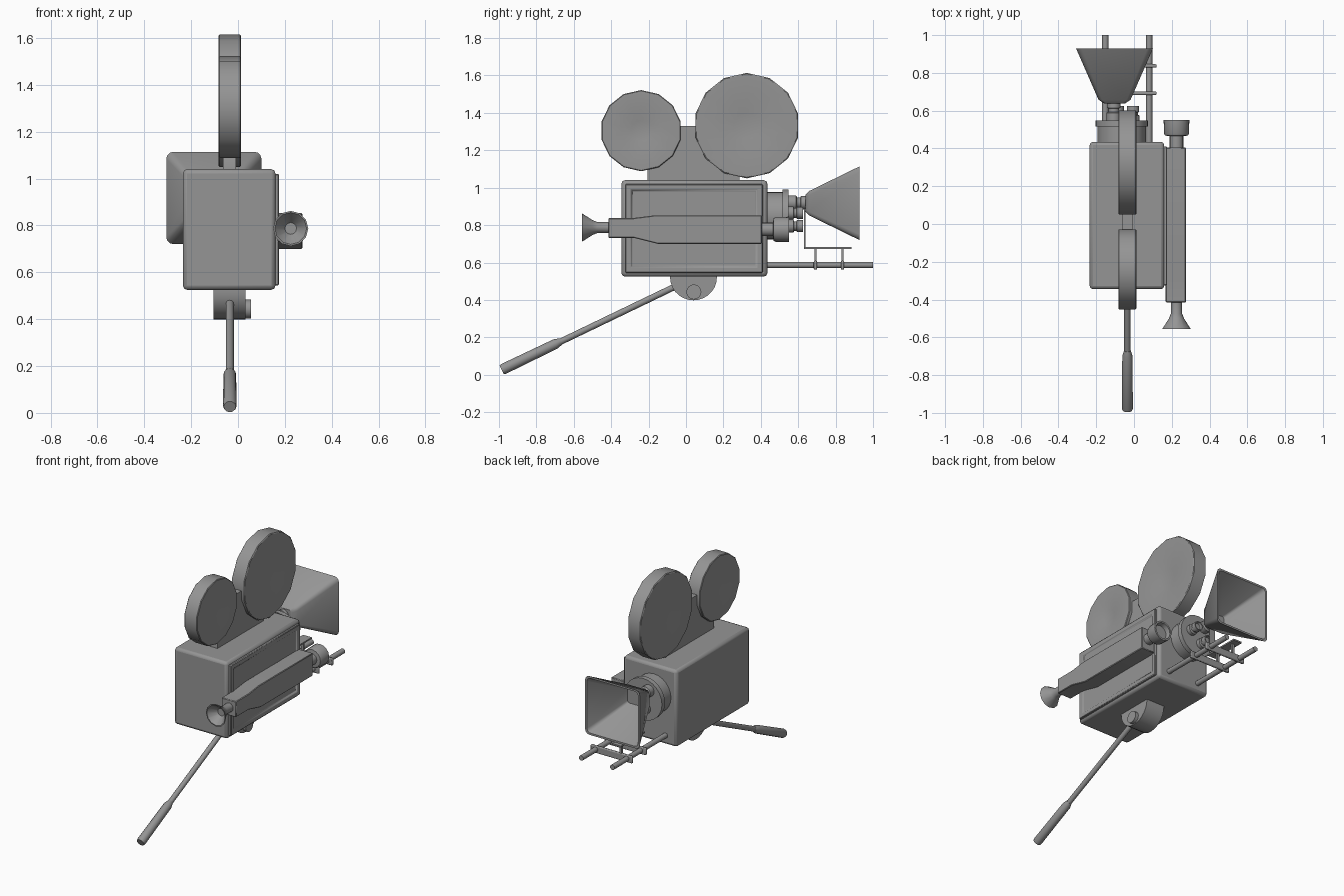
import bpy, bmesh, math
from mathutils import Vector

cube = bpy.data.objects.get("Cube")
if cube:
    bpy.data.objects.remove(cube, do_unlink=True)

grey = bpy.data.materials.new("camera_grey")
grey.use_nodes = True
grey.diffuse_color = (0.3, 0.3, 0.3, 1)
grey.node_tree.nodes["Principled BSDF"].inputs["Base Color"].default_value = (0.3, 0.3, 0.3, 1)


def finish(name, bm, bevel=0.0, segments=2, angle=35):
    bmesh.ops.recalc_face_normals(bm, faces=bm.faces)
    mesh = bpy.data.meshes.new(name)
    bm.to_mesh(mesh)
    bm.free()
    mesh.materials.append(grey)
    ob = bpy.data.objects.new(name, mesh)
    bpy.context.collection.objects.link(ob)
    bpy.ops.object.select_all(action='DESELECT')
    ob.select_set(True)
    bpy.context.view_layer.objects.active = ob
    bpy.ops.object.shade_smooth_by_angle(angle=math.radians(angle))
    if bevel:
        mod = ob.modifiers.new("edges", 'BEVEL')
        mod.width, mod.segments = bevel, segments
    return ob


def box(name, x, y, z, bevel=0.0):
    bm = bmesh.new()
    bmesh.ops.create_cube(bm, size=1)
    for v in bm.verts:
        for i, (lo, hi) in enumerate((x, y, z)):
            v.co[i] = (lo + hi) / 2 + v.co[i] * (hi - lo)
    return finish(name, bm, bevel)


def skin(name, rings, angle=35):
    """Join rings of points into a closed skin, capped at both ends."""
    bm = bmesh.new()
    loops = [[bm.verts.new(p) for p in ring] for ring in rings]
    n = len(loops[0])
    for a, b in zip(loops, loops[1:]):
        for i in range(n):
            j = (i + 1) % n
            bm.faces.new((a[i], a[j], b[j], b[i]))
    bm.faces.new(loops[0])
    bm.faces.new(loops[-1])
    return finish(name, bm, angle=angle)


def lathe(name, start, direction, profile, sides=16):
    """Turn (distance, radius) pairs around an axis; a corner points upward."""
    d = Vector(direction).normalized()
    u = Vector((0, 0, 1))
    u = (u - d * u.dot(d)).normalized()
    w = d.cross(u)
    turns = [math.tau * i / sides for i in range(sides)]
    return skin(name, [[Vector(start) + d * t + (u * math.cos(a) + w * math.sin(a)) * r
                        for a in turns] for t, r in profile])


def prism(name, outline, x0, x1, bevel=0.0):
    """Extrude a (y, z) outline across x."""
    bm = bmesh.new()
    face = bm.faces.new([bm.verts.new((x0, y, z)) for y, z in outline])
    geo = bmesh.ops.extrude_face_region(bm, geom=[face])["geom"]
    bmesh.ops.translate(bm, vec=(x1 - x0, 0, 0),
                        verts=[g for g in geo if isinstance(g, bmesh.types.BMVert)])
    return finish(name, bm, bevel, 1)


# Body and its raised side door with a shallow recess
box("body", (-0.235, 0.16), (-0.345, 0.435), (0.525, 1.04), 0.018)
bm = bmesh.new()
bmesh.ops.create_cube(bm, size=1)
for v in bm.verts:
    v.co = (0.16 + v.co.x * 0.03, 0.043 + v.co.y * 0.735, 0.782 + v.co.z * 0.475)
side = [f for f in bm.faces if f.calc_center_median().x > 0.17]
bmesh.ops.inset_region(bm, faces=side, thickness=0.045)
bmesh.ops.inset_region(bm, faces=side, thickness=0.004, depth=-0.008)
finish("side_door", bm, 0.006, 1)

# Film magazines and the bracket that carries them
MID = -0.035
for name, y, z, r in (("rear_magazine", -0.24, 1.305, 0.217), ("front_magazine", 0.325, 1.332, 0.282)):
    lathe(name, (MID, y, z), (1, 0, 0),
          [(-0.036, r * 0.25), (-0.048, r * 0.5), (-0.048, r * 0.98), (-0.044, r),
           (0.044, r), (0.048, r * 0.98), (0.048, r * 0.5), (0.036, r * 0.25)], 14)
prism("magazine_bracket", [(-0.205, 1.02), (-0.205, 1.12), (-0.06, 1.33), (0.08, 1.33),
                           (0.285, 1.08), (0.285, 1.02)], MID - 0.028, MID + 0.026)

# Viewfinder with eyepiece and front lens
prism("viewfinder", [(-0.415, 0.732), (-0.28, 0.732), (-0.15, 0.7), (0.405, 0.7), (0.405, 0.852),
                     (-0.17, 0.852), (-0.28, 0.838), (-0.415, 0.838)], 0.168, 0.275, 0.004)
lathe("eyepiece", (0.225, -0.41, 0.787), (0, -1, 0),
      [(0, 0.03), (0.065, 0.03), (0.09, 0.04), (0.145, 0.075), (0.145, 0.068), (0.09, 0.025)], 12)
lathe("viewfinder_lens", (0.225, 0.4, 0.777), (0, 1, 0),
      [(0, 0.036), (0.065, 0.036), (0.068, 0.06), (0.08, 0.066), (0.15, 0.068),
       (0.15, 0.056), (0.12, 0.05)])

# Lens turret
lathe("turret", (-0.065, 0.43, 0.85), (0, 1, 0),
      [(0, 0.128), (0.085, 0.128), (0.086, 0.14), (0.118, 0.14)], 24)
for name, x, z, r, end in (("upper_lens", -0.107, 0.92, 0.036, 0.66),
                           ("side_lens", -0.005, 0.865, 0.032, 0.625),
                           ("lower_lens", -0.085, 0.795, 0.032, 0.625)):
    n = end - 0.54
    lathe(name, (x, 0.54, z), (0, 1, 0),
          [(0, r * 1.1), (n * 0.4, r * 1.1), (n * 0.45, r * 0.8), (n * 0.6, r * 0.8),
           (n * 0.62, r), (n, r), (n, r * 0.8), (n * 0.8, r * 0.7)])


# Flared hollow sunshade with rounded corners
def rounded_square(y, hx, hz, corner):
    pts = []
    for k, (sx, sz) in enumerate(((1, 1), (-1, 1), (-1, -1), (1, -1))):
        for step in range(4):
            a = math.radians(90 * k + 30 * step)
            pts.append(Vector((-0.103 + sx * (hx - corner) + corner * math.cos(a), y,
                               0.917 + sz * (hz - corner) + corner * math.sin(a))))
    return pts


skin("sunshade", [rounded_square(*s) for s in (
    (0.638, 0.055, 0.045, 0.015), (0.658, 0.085, 0.065, 0.02), (0.928, 0.203, 0.197, 0.03),
    (0.928, 0.19, 0.184, 0.025), (0.668, 0.07, 0.052, 0.015))])

# Rods, cross bars and sunshade support
for name, x in (("left_rod", 0.08), ("right_rod", -0.152)):
    lathe(name, (x, 0.42, 0.587), (0, 1, 0), [(0, 0.017), (0.58, 0.017)], 12)
for name, y in (("rear", 0.692), ("front", 0.837)):
    box(name + "_cross_bar", (-0.19, 0.12), (y - 0.009, y + 0.009), (0.562, 0.61), 0.006)
    box(name + "_post", (-0.112, -0.094), (y - 0.006, y + 0.006), (0.6, 0.675))
box("support_plate", (-0.135, -0.071), (0.63, 0.885), (0.672, 0.682))
box("support_upright", (-0.125, -0.081), (0.63, 0.638), (0.675, 0.89))

# Tilt head below the body, with its knob
arc = [math.pi + math.pi * i / 14 for i in range(15)]
prism("tilt_head", [(0.04 + 0.125 * math.cos(a), 0.52 + 0.122 * math.sin(a)) for a in arc]
      + [(0.165, 0.535), (-0.085, 0.535)], -0.105, 0.033)
lathe("tilt_knob", (0.03, 0.042, 0.443), (1, 0, 0), [(0, 0.04), (0.026, 0.04)])

# Pan handle and grip
arm = (0, -0.9, -0.433)
lathe("pan_handle", (MID, -0.03, 0.485), arm, [(0, 0.017), (0.74, 0.017)], 12)
lathe("pan_grip", (MID, -0.67, 0.178), arm,
      [(0, 0.018), (0.03, 0.027), (0.34, 0.029), (0.35, 0.026)], 12)
